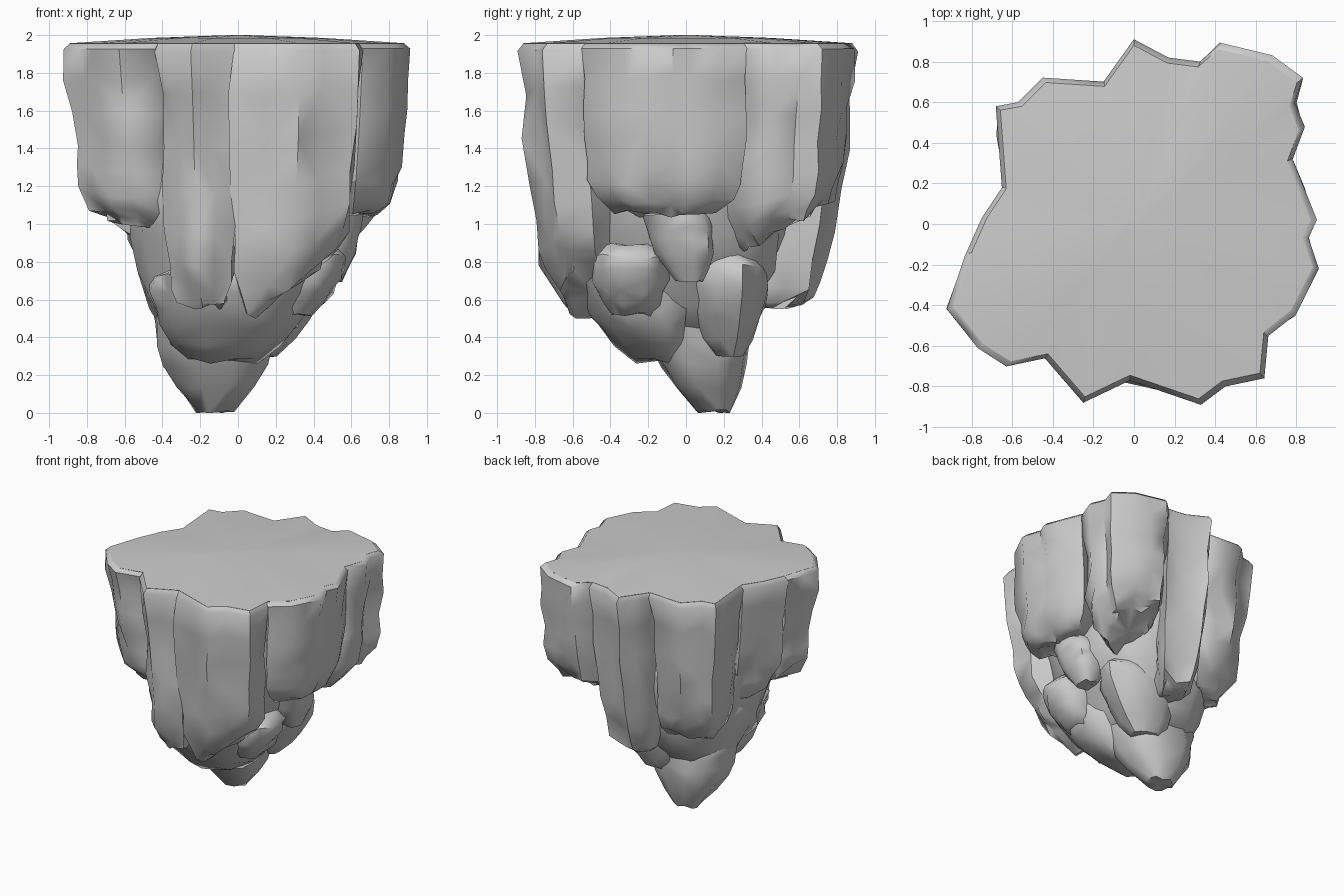
import bpy, bmesh, math, random
from mathutils import Vector

if "Cube" in bpy.data.objects:
    bpy.data.objects.remove(bpy.data.objects["Cube"])

random.seed(7)
TOP = 1.955


def finish(name, bm, angle):
    bmesh.ops.recalc_face_normals(bm, faces=bm.faces)
    me = bpy.data.meshes.new(name)
    bm.to_mesh(me)
    bm.free()
    ob = bpy.data.objects.new(name, me)
    bpy.context.collection.objects.link(ob)
    bpy.ops.object.select_all(action='DESELECT')
    ob.select_set(True)
    bpy.context.view_layer.objects.active = ob
    bpy.ops.object.shade_smooth_by_angle(angle=math.radians(angle))


def skin(bm, rings):
    # bridge neighbouring rings with randomly split quads and close both ends
    n = len(rings[0])
    for a, b in zip(rings, rings[1:]):
        for i in range(n):
            j = (i + 1) % n
            if random.random() < 0.5:
                bm.faces.new((a[i], a[j], b[j]))
                bm.faces.new((a[i], b[j], b[i]))
            else:
                bm.faces.new((a[i], a[j], b[i]))
                bm.faces.new((a[j], b[j], b[i]))
    for r in (rings[0], rings[-1]):
        c = bm.verts.new(sum((v.co for v in r), Vector()) / n)
        for i in range(n):
            bm.faces.new((r[i], r[(i + 1) % n], c))


def densify(pts, step=0.15):
    out = []
    for a, b in zip(pts, pts[1:] + pts[:1]):
        k = max(1, round((b - a).length / step))
        out += [a.lerp(b, t / k) for t in range(k)]
    return out


def column(name, outline, bottom, taper, sx, sy, jit=0.026):
    # hanging rock pillar: footprint drawn down, tapered to the axis, rounded end
    pts = densify(outline)
    c = sum(pts, Vector((0, 0))) / len(pts)
    groove = [random.uniform(-jit, jit / 2) for _ in pts]
    bm = bmesh.new()
    rings = []
    for t in [0, .03] + [math.sin(math.pi / 2 * i / 8) for i in range(1, 9)]:
        s = 1.01 - .42 * t ** 14
        rough = t > .1
        ring = []
        for p, g in zip(pts, groove):
            zb = bottom + sx * (p.x - c.x) + sy * (p.y - c.y)
            q = c + (p - c) * s + (p - c).normalized() * rough * (g + random.uniform(-jit, jit))
            q *= 1 - taper * t ** 1.3 if t else .965
            z = TOP + (zb - TOP) * t + rough * random.uniform(-jit, jit)
            ring.append(bm.verts.new((q.x, q.y, z)))
        rings.append(ring)
    skin(bm, rings)
    finish(name, bm, 50)


def boulder(name, z0, z1, centre, half, lean, end, n=12, jit=0.06):
    # lumpy oval rock from z0 down to z1, drifting by lean and shrinking to end
    bm = bmesh.new()
    lump = [random.uniform(-jit, jit / 2) for _ in range(n)]
    rings = []
    for u in [i / 6 for i in range(7)]:
        s = 1 - (1 - end) * u ** 2.8 if u else .65
        ring = []
        for i in range(n):
            a = math.tau * (i + .5) / n
            k = s * (1 + lump[i] + random.uniform(-jit, jit))
            box = [math.copysign(abs(f) ** .8, f) for f in (math.cos(a), math.sin(a))]
            x, y = [centre[j] + lean[j] * u + half[j] * k * box[j] for j in (0, 1)]
            z = z0 + (z1 - z0) * u + random.uniform(0, .03)
            ring.append(bm.verts.new((x, y, z)))
        rings.append(ring)
    skin(bm, rings)
    finish(name, bm, 50)


# Rim of the flat top, anticlockwise from the left
rim = [Vector(p) for p in (
    (-.83, -.15), (-.92, -.42), (-.77, -.61), (-.63, -.7), (-.44, -.66), (-.25, -.88),
    (-.02, -.77), (.33, -.89), (.45, -.8), (.64, -.76), (.66, -.55), (.8, -.44),
    (.91, -.22), (.86, -.07), (.9, .02), (.78, .32), (.84, .48), (.79, .6),
    (.83, .72), (.68, .83), (.43, .89), (.33, .8), (.17, .82), (0, .91),
    (-.15, .7), (-.45, .72), (-.57, .6), (-.68, .58), (-.65, .18), (-.75, .03))]

# Pillars share the rim: last rim point, bottom z, taper, slope of the end
start = 0
for name, last, bottom, taper, sx, sy in (
        ("front_left_pillar", 4, .98, .12, -.1, 0),
        ("front_middle_pillar", 6, .56, .13, 0, 0),
        ("front_right_pillar", 10, .62, .14, .42, 0),
        ("right_pillar", 15, 1.06, .07, 0, 0),
        ("back_right_pillar", 21, .96, .08, 0, .28),
        ("back_middle_pillar", 24, .57, .18, 0, 0),
        ("back_left_pillar", 28, .72, .17, 0, 0),
        ("left_pillar", 30, .94, .15, 0, 0)):
    outer = (rim + rim[:1])[start:last + 1]
    column(name, outer + [outer[-1] * .4, outer[0] * .4], bottom, taper, sx, sy)
    start = last

# Gently domed top plate
bm = bmesh.new()
skin(bm, [[bm.verts.new((p.x * s, p.y * s, z)) for p in rim]
          for s, z in ((.9, 1.9), (.968, 1.957), (.5, 1.985), (.05, 2))])
finish("top_plate", bm, 60)

# Inner core and the stepped rocks under it
boulder("core", 1.5, .36, (.03, -.05), (.6, .66), (-.13, .04), .44, 16)
boulder("tip_rock", .7, 0, (-.1, -.02), (.36, .29), (-.02, .17), .3)
boulder("lower_front_rock", .8, .26, (0, -.33), (.47, .33), (-.08, .2), .4)
boulder("lower_right_rock", .88, .5, (.36, -.29), (.25, .22), (-.08, 0), .5)
boulder("lower_back_rock", .85, .29, (.2, .22), (.31, .22), (-.12, 0), .4)
boulder("ledge_stone", 1.1, .69, (.48, -.06), (.18, .19), (0, .08), .4)
boulder("lower_left_rock", .95, .45, (-.34, -.05), (.22, .35), (.05, .05), .5)
for v in bpy.data.objects["tip_rock"].data.vertices:
    v.co.z -= .004
